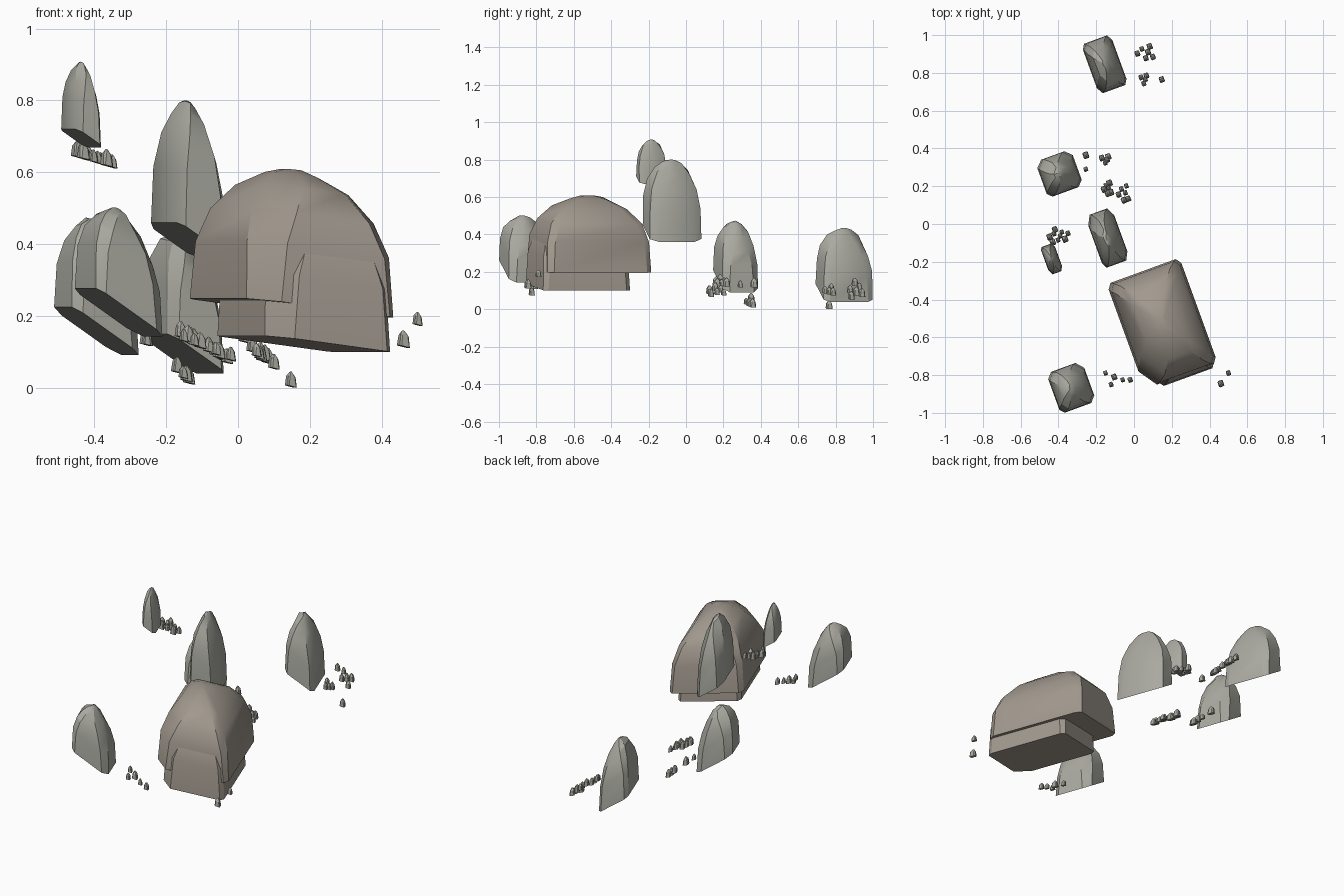
import bpy, bmesh, math, random
from mathutils import Matrix, Vector

if "Cube" in bpy.data.objects:
    bpy.data.objects.remove(bpy.data.objects["Cube"])

random.seed(4)
TURN = math.radians(20)          # every stone shares this heading


def material(name, col):
    m = bpy.data.materials.new(name)
    m.diffuse_color = (*col, 1)
    m.use_nodes = True
    m.node_tree.nodes["Principled BSDF"].inputs["Base Color"].default_value = m.diffuse_color
    return m


BROWN = material("brown_stone", (0.36, 0.32, 0.275))
GREY = material("grey_stone", (0.40, 0.40, 0.355))

LEVELS = (0, .42, .66, .85, .96, 1)      # ring heights as a fraction of the stone


def add_stone(bm, x, y, z, a, b, h, slope, levels=LEVELS, rough=.02, chamfers=None):
    """Domed block with chamfered corners and a sloping underside."""
    rot = Matrix.Rotation(TURN, 3, 'Z')
    cor = chamfers or [random.uniform(.7, 1.4) for _ in range(4)]
    loops = []
    for f in levels:
        # rounded profile, fuller along the length than across the width
        su = max((1 - f ** 2.8) ** .6, .1)
        sv = max((1 - f ** 3.6) ** .55, .14)
        c = .16 + .26 * f ** 2.5
        j = rough if 0 < f < 1 else 0
        loop = []
        for k, (sx, sy) in enumerate(((1, 1), (-1, 1), (-1, -1), (1, -1))):
            ch = 1 - 1.6 * min(c * cor[k], .48)
            pair = [(sx, sy * ch), (sx * ch, sy)]
            for px, py in (pair if k % 2 == 0 else pair[::-1]):
                u = px * a * (su + random.uniform(-j, j))
                v = py * b * (sv + random.uniform(-j, j))
                w = f * h + random.uniform(-j, j) * h - slope * u
                loop.append(bm.verts.new(rot @ Vector((u, v, w)) + Vector((x, y, z))))
        loops.append(loop)
    bm.faces.new(loops[0][::-1])
    bm.faces.new(loops[-1])
    for lo, hi in zip(loops, loops[1:]):
        for k in range(8):
            n = (k + 1) % 8
            bm.faces.new((lo[k], lo[n], hi[n], hi[k]))


def finish(name, bm, mat, smooth=None):
    bmesh.ops.recalc_face_normals(bm, faces=bm.faces[:])
    me = bpy.data.meshes.new(name)
    bm.to_mesh(me)
    bm.free()
    me.materials.append(mat)
    ob = bpy.data.objects.new(name, me)
    bpy.context.collection.objects.link(ob)
    if smooth:
        bpy.ops.object.select_all(action='DESELECT')
        ob.select_set(True)
        bpy.context.view_layer.objects.active = ob
        bpy.ops.object.shade_smooth_by_angle(angle=math.radians(smooth))


# grey boulders: centre x, y, base z, half width, half length, height
STONES = {
    "back_boulder": (-.155, .845, .095, .082, .14, .335),
    "left_boulder": (-.395, .267, .158, .1, .102, .305),
    "tall_boulder": (-.14, -.073, .41, .074, .147, .385),
    "high_small_boulder": (-.435, -.185, .695, .038, .078, .21),
    "front_left_boulder": (-.332, -.865, .21, .1, .114, .285),
}
for name, dims in STONES.items():
    bm = bmesh.new()
    add_stone(bm, *dims, slope=.67)
    finish(name, bm, GREY, 28)

# main brown boulder and the block poking out below and in front of it
CORNERS = (.4, .4, 1.3, .4)
bm = bmesh.new()
add_stone(bm, .149, -.526, .222, .205, .295, .385, .13, rough=.01, chamfers=CORNERS)
finish("main_boulder", bm, BROWN, 32)
bm = bmesh.new()
add_stone(bm, .183, -.585, .122, .175, .247, .42, .13, rough=.01, chamfers=CORNERS)
finish("lower_block", bm, BROWN, 25)

# pebble clusters: count, centre x, y, base z, spread x, y, fall of z along x
CLUSTERS = {
    "back_pebbles_a": (6, .06, .91, .09, .045, .045, .9),
    "back_pebbles_b": (4, .05, .765, .09, .025, .025, .9),
    "back_pebble_low": (1, .147, .765, 0, 0, 0, 0),
    "left_pebbles_a": (2, -.255, .327, .12, 0, .037, 0),
    "left_pebbles_b": (4, -.155, .34, .03, .03, .02, .9),
    "middle_pebbles_a": (6, -.14, .19, .13, .02, .04, .6),
    "middle_pebbles_b": (6, -.055, .165, .085, .028, .055, .6),
    "high_pebbles": (9, -.405, -.063, .63, .055, .037, .3),
    "front_left_pebbles_a": (3, -.125, -.81, .12, .045, .04, .4),
    "front_left_pebbles_b": (2, -.04, -.825, .085, .02, 0, .4),
    "front_right_pebbles": (2, .48, -.817, .145, .02, .028, -1.5),
}
for name, (count, cx, cy, cz, sx, sy, fall) in CLUSTERS.items():
    bm = bmesh.new()
    for i in range(count):
        # pairs sit at opposite ends, larger groups spiral outward
        if count == 2:
            dx, dy = sx * (2 * i - 1), sy * (2 * i - 1)
        else:
            d, t = math.sqrt((i + .5) / count) * 1.1, i * 2.4
            dx, dy = d * sx * math.cos(t), d * sy * math.sin(t)
        r = random.uniform(.012, .018)
        z = max(cz - fall * dx, r * .25)
        add_stone(bm, cx + dx, cy + dy, z, r * .85, r, r * 2.6, .25,
                  levels=LEVELS[::2] + (1,), rough=.03)
    finish(name, bm, GREY)
